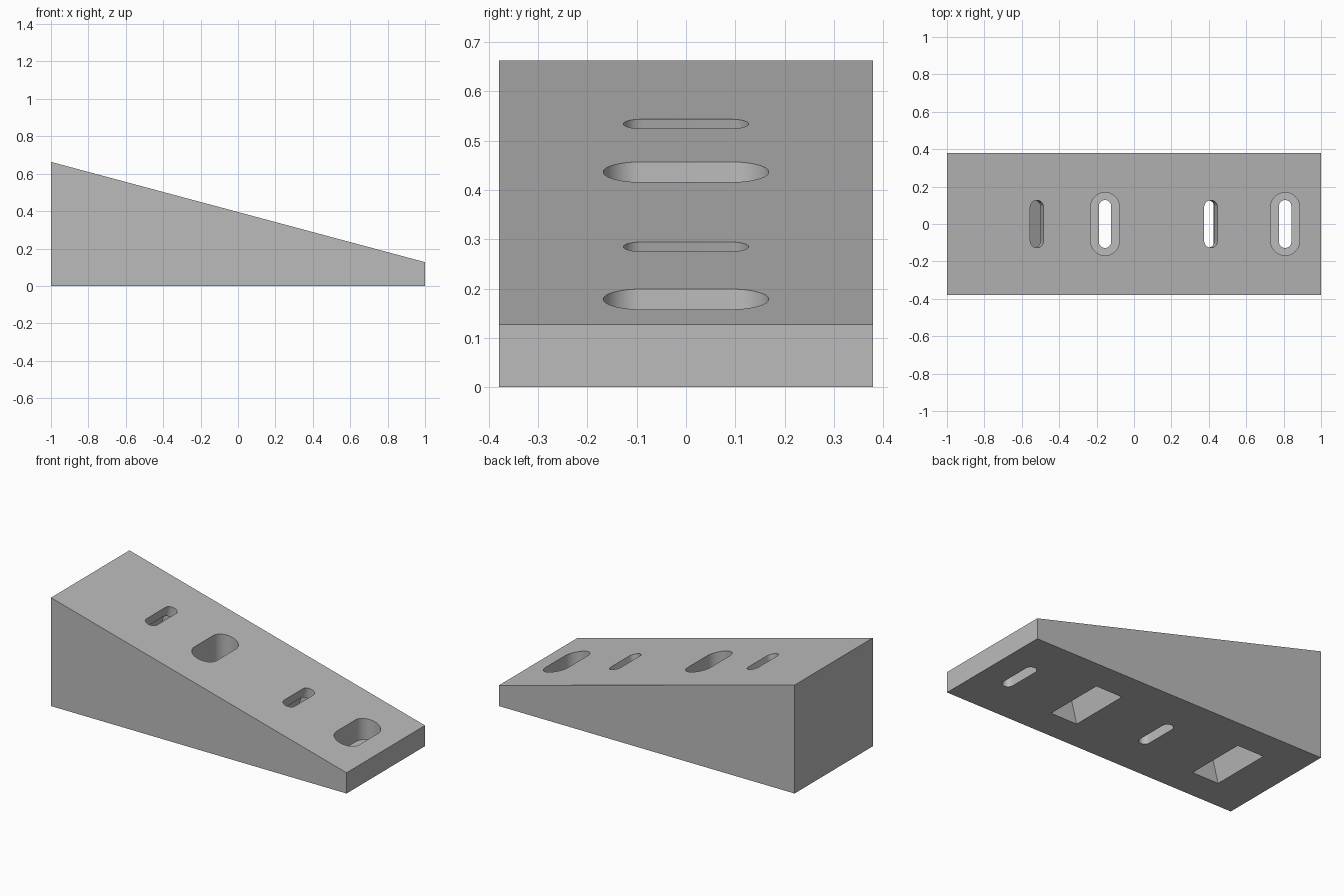
import bpy, bmesh, math
from mathutils import Matrix, Vector

if "Cube" in bpy.data.objects:
    bpy.data.objects.remove(bpy.data.objects["Cube"])

HALF_W = 0.379
Z_HIGH, Z_LOW = 0.663, 0.127
TILT = math.atan((Z_HIGH - Z_LOW) / 2)

grey = bpy.data.materials.new("grey plastic")
grey.diffuse_color = (0.5, 0.5, 0.5, 1)
grey.use_nodes = True
grey.node_tree.nodes["Principled BSDF"].inputs["Base Color"].default_value = grey.diffuse_color


def prism(name, outline, low, high, matrix):
    """Extrude a 2D outline along local z and place it with a matrix."""
    bm = bmesh.new()
    face = bm.faces.new([bm.verts.new((x, y, low)) for x, y in outline])
    new = bmesh.ops.extrude_face_region(bm, geom=[face])["geom"]
    verts = [g for g in new if isinstance(g, bmesh.types.BMVert)]
    bmesh.ops.translate(bm, verts=verts, vec=(0, 0, high - low))
    bm.transform(matrix)
    bmesh.ops.recalc_face_normals(bm, faces=bm.faces)
    mesh = bpy.data.meshes.new(name)
    bm.to_mesh(mesh)
    bm.free()
    mesh.materials.append(grey)
    obj = bpy.data.objects.new(name, mesh)
    bpy.context.collection.objects.link(obj)
    return obj


def slot_outline(radius, half_length, steps=24):
    """Rounded slot running along y."""
    pts = []
    for start, sign in ((0, 1), (math.pi, -1)):
        for i in range(steps + 1):
            a = start + math.pi * i / steps
            pts.append((radius * math.cos(a),
                        radius * math.sin(a) + sign * (half_length - radius)))
    return pts


def surface_z(x):
    return Z_HIGH - (x + 1) * math.tan(TILT)


def cut(cutter):
    """Subtract a cutter from the wedge, then remove the cutter."""
    cutter.hide_render = True
    mod = wedge.modifiers.new("cut", 'BOOLEAN')
    mod.operation = 'DIFFERENCE'
    mod.solver = 'EXACT'
    mod.object = cutter
    bpy.context.view_layer.objects.active = wedge
    bpy.ops.object.modifier_apply(modifier=mod.name)
    bpy.data.objects.remove(cutter, do_unlink=True)


# Wedge body: side profile extruded across the width
side = [(-1, 0), (1, 0), (1, Z_LOW), (-1, Z_HIGH)]
wedge = prism("wedge_block", side, -HALF_W, HALF_W,
              Matrix.Rotation(math.pi / 2, 4, 'X'))

# Vertical screw slots, each with a wide recess above a thin floor
for x in (-0.155, 0.808):
    place = Matrix.Translation((x, 0, 0))
    cut(prism("recess_cutter", slot_outline(0.077, 0.168), 0.065, 1, place))
    cut(prism("screw_slot_cutter", slot_outline(0.033, 0.128), -0.2, 0.2, place))

# Slots square to the slope, opening into rectangular pockets from below
pocket = [(-0.087, -0.19), (0.087, -0.19), (0.087, 0.19), (-0.087, 0.19)]
for x in (-0.519, 0.411):
    place = (Matrix.Translation(Vector((x, 0, surface_z(x))))
             @ Matrix.Rotation(TILT, 4, 'Y'))
    cut(prism("pocket_cutter", pocket, -1, -0.065, place))
    cut(prism("bolt_slot_cutter", slot_outline(0.037, 0.127), -0.1, 0.1, place))

# Smooth slot ends, crisp edges elsewhere
bpy.ops.object.select_all(action='DESELECT')
wedge.select_set(True)
bpy.context.view_layer.objects.active = wedge
bpy.ops.object.shade_smooth_by_angle(angle=math.radians(12))
